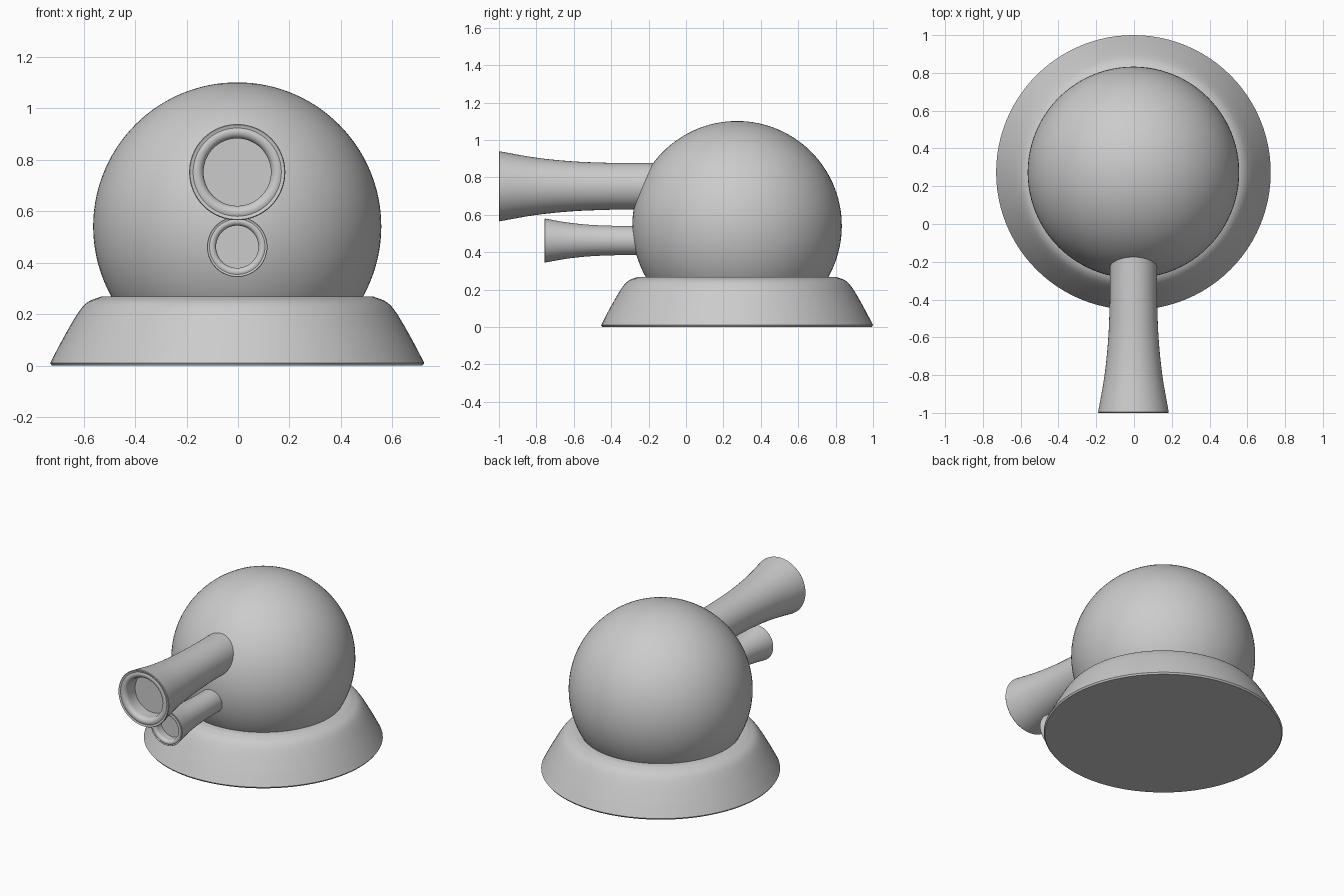
import bpy, bmesh, math
from mathutils import Matrix, Vector

if "Cube" in bpy.data.objects:
    bpy.data.objects.remove(bpy.data.objects["Cube"])

CX, CY = -0.003, 0.273


def smooth_path(points, steps=6):
    """Catmull-Rom curve through the profile points."""
    pts = [Vector(p) for p in points]
    pts = [2 * pts[0] - pts[1]] + pts + [2 * pts[-1] - pts[-2]]
    out = []
    for a, b, c, d in zip(pts, pts[1:], pts[2:], pts[3:]):
        for i in range(steps):
            t = i / steps
            out.append(0.5 * (2 * b + (c - a) * t + (2 * a - 5 * b + 4 * c - d) * t ** 2
                              + (3 * b - a - 3 * c + d) * t ** 3))
    return [tuple(p) for p in out] + [tuple(pts[-2])]


def lathe(name, profile, matrix, segments=96):
    """Spin a (radius, height) profile around its axis."""
    bm = bmesh.new()
    verts = [bm.verts.new((r, 0, h)) for r, h in profile]
    edges = [bm.edges.new(pair) for pair in zip(verts, verts[1:])]
    bmesh.ops.spin(bm, geom=verts + edges, axis=(0, 0, 1), cent=(0, 0, 0),
                   steps=segments, angle=math.tau)
    bmesh.ops.remove_doubles(bm, verts=bm.verts, dist=1e-5)
    bmesh.ops.recalc_face_normals(bm, faces=bm.faces)
    bm.transform(matrix)
    mesh = bpy.data.meshes.new(name)
    bm.to_mesh(mesh)
    bm.free()
    obj = bpy.data.objects.new(name, mesh)
    bpy.context.collection.objects.link(obj)
    bpy.ops.object.select_all(action='DESELECT')
    bpy.context.view_layer.objects.active = obj
    obj.select_set(True)
    bpy.ops.object.shade_smooth_by_angle(angle=math.radians(35))
    return obj


# Flared base with rounded shoulder
shoulder = smooth_path([(0.727, 0.01), (0.68, 0.1), (0.622, 0.2),
                        (0.582, 0.246), (0.53, 0.268)])
lathe("base", [(0, 0), (0.72, 0)] + shoulder + [(0.48, 0.268), (0, 0.268)],
      Matrix.Translation((CX, CY, 0)))

# Ball turret, ending inside the base
R, ZC = 0.56, 0.541
arc = [(R * math.sin(math.radians(a)), ZC + R * math.cos(math.radians(a)))
       for a in range(0, 127, 3)]
lathe("dome", arc + [(0, arc[-1][1])], Matrix.Translation((CX, CY, 0)))


# Flared barrels with rounded lip and shallow bore
def barrel(name, z, mouth_y, scale, root_y):
    length = (root_y - mouth_y) / scale
    flare = smooth_path([(0.125, 0.6), (0.133, 0.4), (0.153, 0.2), (0.187, 0.004)])
    lip = [(0.158 + 0.027 * math.cos(math.radians(a)),
            0.028 - 0.028 * math.sin(math.radians(a))) for a in range(60, 181, 15)]
    profile = [(0, length), (0.124, length)] + flare + [(0.184, 0)] + lip
    profile += [(0.131, 0.045), (0.131, 0.1), (0, 0.1)]
    matrix = (Matrix.Translation((CX, mouth_y, z))
              @ Matrix.Rotation(-math.pi / 2, 4, 'X') @ Matrix.Scale(scale, 4))
    lathe(name, profile, matrix, 64)


barrel("upper_barrel", 0.752, -1.0, 1.0, 0.0)
barrel("lower_barrel", 0.462, -0.756, 0.628, -0.1)
